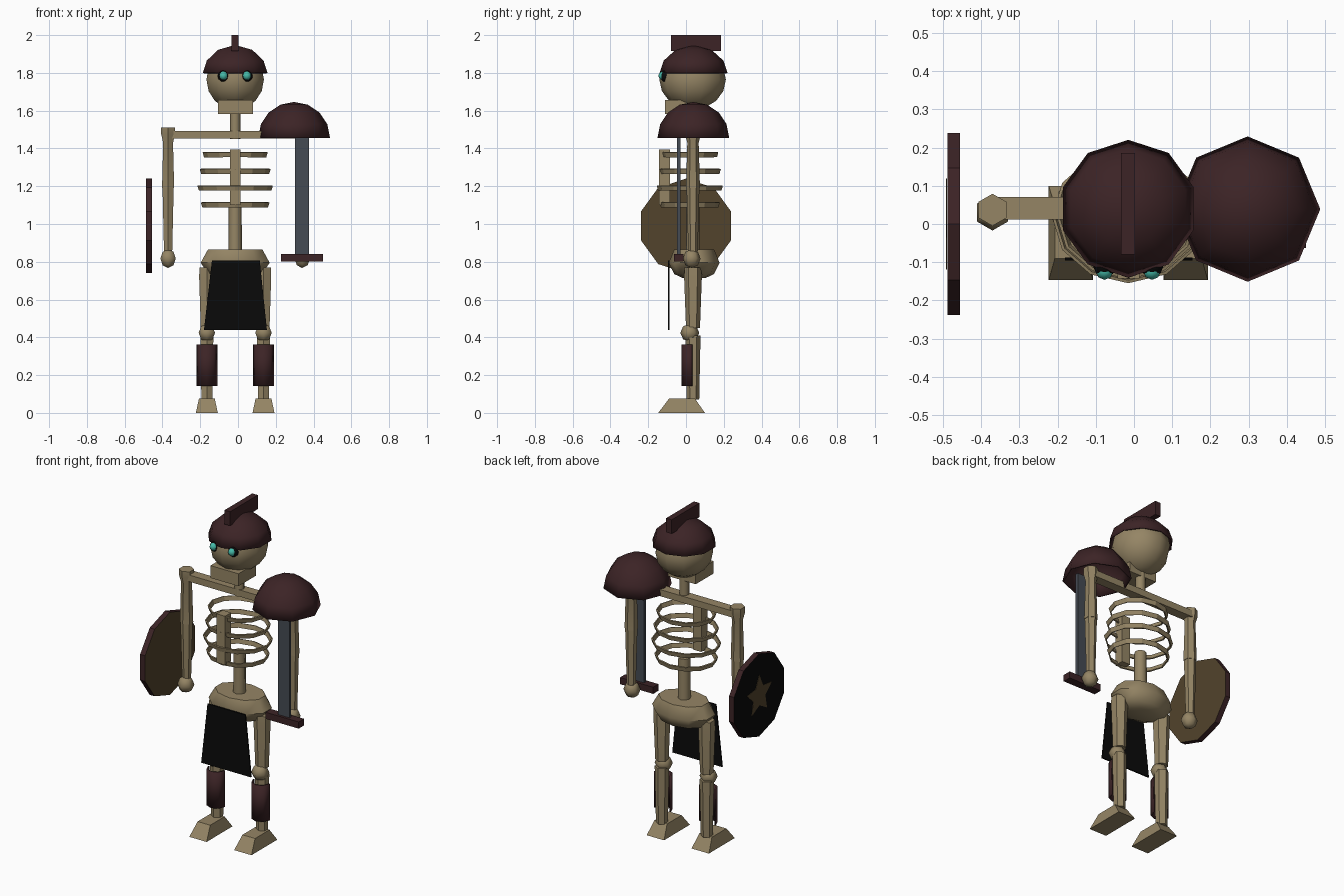
import bpy, bmesh
from math import sin, cos, pi, radians
from mathutils import Matrix, Vector

if "Cube" in bpy.data.objects:
    bpy.data.objects.remove(bpy.data.objects["Cube"])

MID = -0.015   # body centre line
BACK = 0.037   # depth of the limb axis


def material(name, r, g, b):
    m = bpy.data.materials.new(name)
    m.use_nodes = True
    m.diffuse_color = (r, g, b, 1)
    m.node_tree.nodes["Principled BSDF"].inputs["Base Color"].default_value = (r, g, b, 1)
    return m


BONE = material("bone", 0.30, 0.235, 0.13)
IRON = material("dark_red_iron", 0.045, 0.017, 0.019)
STEEL = material("blue_grey_steel", 0.06, 0.07, 0.088)
BLACK = material("black_cloth", 0.003, 0.003, 0.003)
WOOD = material("brown_wood", 0.084, 0.056, 0.025)
TEAL = material("teal_glow", 0.06, 0.5, 0.4)


def finish(name, bm, mat, smooth=0):
    bmesh.ops.remove_doubles(bm, verts=bm.verts, dist=1e-5)
    bmesh.ops.recalc_face_normals(bm, faces=bm.faces)
    me = bpy.data.meshes.new(name)
    bm.to_mesh(me)
    bm.free()
    me.materials.append(mat)
    if smooth:
        for p in me.polygons:
            p.use_smooth = True
        me.set_sharp_from_angle(angle=radians(smooth))
    ob = bpy.data.objects.new(name, me)
    bpy.context.scene.collection.objects.link(ob)
    return ob


def solidify(ob, thickness):
    mod = ob.modifiers.new("thickness", 'SOLIDIFY')
    mod.thickness = thickness
    mod.offset = -1


def box(name, mat, x, y, z, top_x=None, top_y=None):
    """Box between ranges; the top may have its own ranges for a taper."""
    bm = bmesh.new()
    rows = []
    for (xa, xb), (ya, yb), h in ((x, y, z[0]), (top_x or x, top_y or y, z[1])):
        rows.append([bm.verts.new(p) for p in
                     ((xa, ya, h), (xb, ya, h), (xb, yb, h), (xa, yb, h))])
    low, high = rows
    bm.faces.new(low)
    bm.faces.new(high)
    for i in range(4):
        j = (i + 1) % 4
        bm.faces.new((low[i], low[j], high[j], high[i]))
    return finish(name, bm, mat)


def lathe(name, mat, x, y, profile, sides, depth=1, caps=True, arc=1, smooth=50, start=-pi / 2):
    """Turn (radius, height) points about a vertical axis."""
    bm = bmesh.new()
    count = sides if arc == 1 else sides + 1
    rings = []
    for r, z in profile:
        r = max(r, 1e-7)
        angles = [start + 2 * pi * arc * i / sides for i in range(count)]
        rings.append([bm.verts.new((x + r * cos(a), y + r * depth * sin(a), z)) for a in angles])
    for a, b in zip(rings, rings[1:]):
        for i in range(sides):
            j = (i + 1) % count
            bm.faces.new((a[i], a[j], b[j], b[i]))
    if caps:
        for ring, (r, z) in ((rings[0], profile[0]), (rings[-1], profile[-1])):
            if r > 0:
                bm.faces.new(ring)
    return finish(name, bm, mat, smooth)


def ball(name, mat, x, y, z, r, height, sides=6, rows=4, depth=1):
    pts = [(r * sin(pi * i / rows), z - height * cos(pi * i / rows)) for i in range(rows + 1)]
    return lathe(name, mat, x, y, pts, sides, depth, smooth=65)


# Head
ball("skull", BONE, MID, 0.035, 1.765, 0.16, 0.16, 10, 8, 1.1)
box("jaw", BONE, (-0.107, 0.08), (-0.11, 0.06), (1.582, 1.657))
for side, s in (("left", 1), ("right", -1)):
    ball(side + "_eye_socket", BLACK, MID + s * 0.062, -0.108, 1.783, 0.031, 0.031, 8, 6)
    ball(side + "_eye", TEAL, MID + s * 0.062, -0.123, 1.785, 0.023, 0.023, 8, 6)

# Helmet with crest
helmet = lathe("helmet", IRON, MID, 0.04,
               [(0.18, 1.80), (0.158, 1.865), (0.095, 1.922), (0, 1.948)], 10, caps=False)
solidify(helmet, 0.008)
box("helmet_crest", IRON, (-0.034, 0.003), (-0.08, 0.185), (1.915, 2.0))

# Torso
lathe("neck", BONE, MID, BACK, [(0.028, 1.45), (0.028, 1.64)], 8)
lathe("lower_spine", BONE, MID, BACK, [(0.036, 0.84), (0.034, 1.11)], 8)
box("sternum", BONE, (-0.043, 0.014), (-0.143, -0.085), (1.1, 1.395))
box("collar_bone", BONE, (-0.37, 0.34), (0.012, 0.07), (1.452, 1.492))
for i, r in enumerate((0.174, 0.192, 0.18, 0.165)):
    z = 1.103 + i * 0.0885
    rib = lathe("rib_%d" % (i + 1), BONE, MID, 0.02,
                [(r - 0.008, z - 0.013), (r, z + 0.013)], 12, 0.87, caps=False, smooth=0)
    solidify(rib, 0.008)
lathe("pelvis", BONE, MID, 0.043,
      [(0.09, 0.715), (0.15, 0.735), (0.192, 0.795), (0.152, 0.864)], 10, 0.7)
box("loin_cloth", BLACK, (-0.18, 0.153), (-0.095, -0.087), (0.44, 0.807), (-0.138, 0.115))

# Limbs
for side, s in (("left", 1), ("right", -1)):
    arm = MID + s * 0.355
    lathe(side + "_upper_arm", BONE, arm, BACK,
          [(0.037, 1.19), (0.03, 1.43), (0.042, 1.475), (0.042, 1.51)], 6)
    lathe(side + "_forearm", BONE, arm, BACK, [(0.025, 0.85), (0.034, 1.19)], 6)
    ball(side + "_hand", BONE, arm, 0.03, 0.817, 0.047, 0.05)

    leg = MID + s * 0.15
    lathe(side + "_thigh", BONE, leg, BACK, [(0.037, 0.45), (0.047, 0.72), (0.045, 0.77)], 6)
    ball(side + "_knee", BONE, leg, 0.02, 0.424, 0.05, 0.048)
    lathe(side + "_shin", BONE, leg, BACK, [(0.033, 0.07), (0.04, 0.41)], 6)
    guard = lathe(side + "_shin_guard", IRON, leg, 0.031, [(0.056, 0.143), (0.056, 0.362)],
                  4, caps=False, arc=0.5, start=pi)
    solidify(guard, 0.008)
    box(side + "_foot", BONE, (leg - 0.058, leg + 0.058), (-0.147, 0.1), (0, 0.075),
        (leg - 0.042, leg + 0.042), (-0.09, 0.048))

# Shoulder guard: half dome
dome = [(0.19 * cos(pi * i / 8), 1.456 + 0.19 * sin(pi * i / 8)) for i in range(5)]
pauldron = lathe("left_shoulder_guard", IRON, 0.297, 0.039, dome, 8, caps=False)
solidify(pauldron, 0.008)

# Sword held upright
box("sword_blade", STEEL, (0.302, 0.377), (-0.048, -0.03), (0.82, 1.5))
box("sword_guard", IRON, (0.228, 0.45), (-0.063, -0.012), (0.802, 0.842))

# Shield disc facing sideways: iron rim, wooden inside, black outside
shield = lathe("shield", IRON, 0, 0, [(0.25, -0.0165), (0.25, 0.0165)], 10, smooth=0, start=0)
shield.data.transform(Matrix.Translation((-0.4715, 0, 0.99)) @ Matrix.Rotation(pi / 2, 4, 'Y'))
shield.data.materials.append(WOOD)
shield.data.materials.append(BLACK)
for p in shield.data.polygons:
    if len(p.vertices) > 4:
        p.material_index = 1 if p.normal.x > 0 else 2

# Star plate on the outside of the shield
bm = bmesh.new()
points = []
for i in range(10):
    r = 0.06 if i % 2 else 0.125
    points.append(bm.verts.new((-0.489, r * sin(pi * i / 5), 0.99 + r * cos(pi * i / 5))))
star = bm.faces.new(points)
extruded = bmesh.ops.extrude_face_region(bm, geom=[star])["geom"]
bmesh.ops.translate(bm, vec=Vector((-0.002, 0, 0)),
                    verts=[v for v in extruded if isinstance(v, bmesh.types.BMVert)])
finish("shield_star", bm, WOOD)
